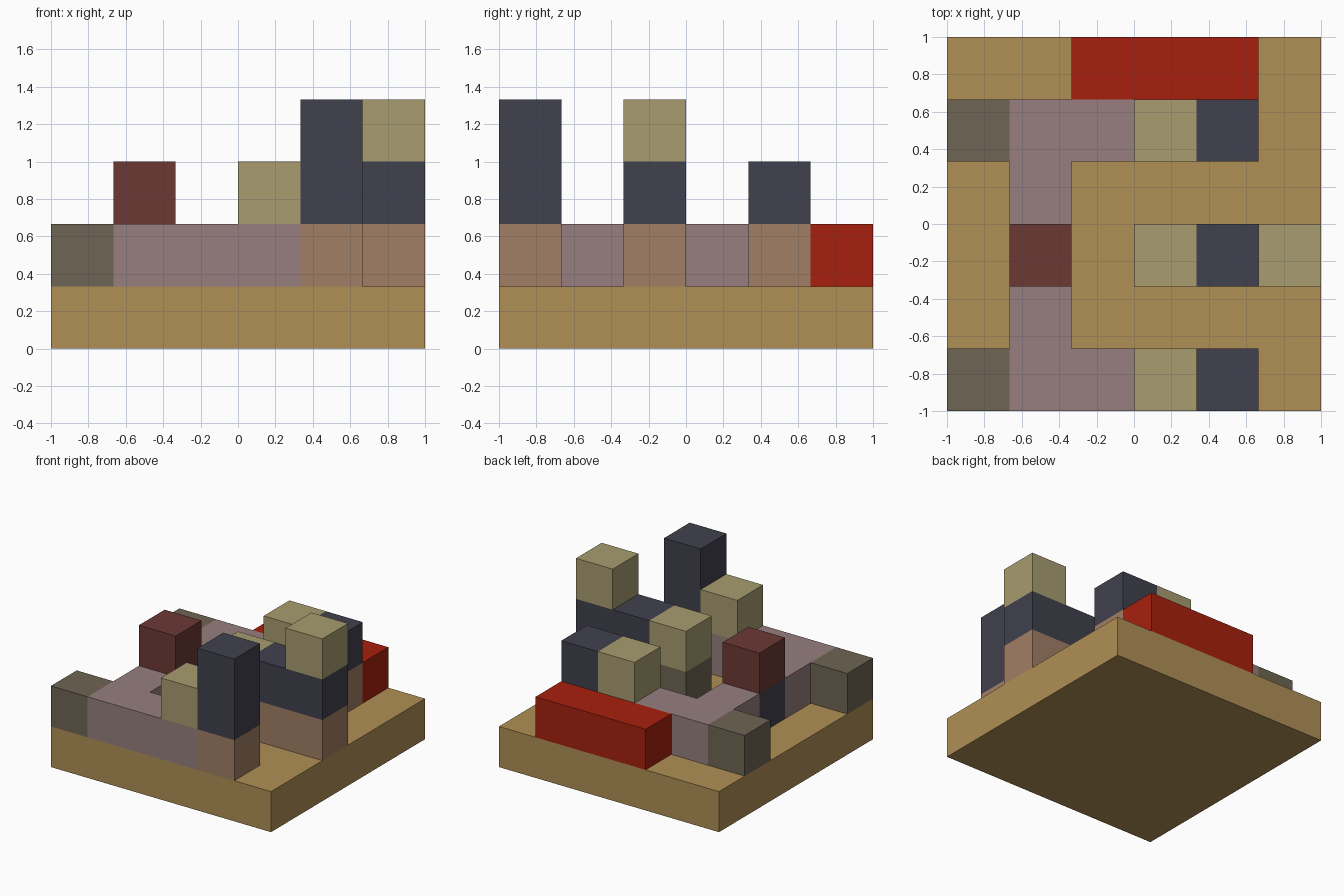
import bpy
import bmesh
from mathutils import Vector

cube = bpy.data.objects.get("Cube")
if cube:
    bpy.data.objects.remove(cube, do_unlink=True)

CELL = 1 / 3  # the model sits on a 6 x 6 block grid


def linear(c):
    c /= 255
    return c / 12.92 if c <= 0.04045 else ((c + 0.055) / 1.055) ** 2.4


def material(name, *rgb):
    mat = bpy.data.materials.new(name)
    colour = [linear(c) for c in rgb] + [1]
    mat.use_nodes = True
    mat.diffuse_color = colour
    mat.node_tree.nodes["Principled BSDF"].inputs["Base Color"].default_value = colour
    return mat


tan = material("tan", 176, 144, 86)
red = material("red", 167, 32, 14)
mauve = material("mauve", 151, 127, 127)
brown = material("brown", 161, 127, 101)
navy = material("navy", 65, 65, 78)
straw = material("straw", 168, 156, 111)
olive = material("olive_grey", 110, 101, 83)
maroon = material("maroon", 108, 57, 53)


def block(name, mat, cell, size=(1, 1, 1)):
    """Box given by its lowest grid cell and its size in cells."""
    bm = bmesh.new()
    bmesh.ops.create_cube(bm, size=1)
    low, dims = Vector(cell), Vector(size)
    centre = low + dims / 2 - Vector((3, 3, 0))
    for v in bm.verts:
        v.co = (v.co * dims + centre) * CELL
    mesh = bpy.data.meshes.new(name)
    bm.to_mesh(mesh)
    bm.free()
    mesh.materials.append(mat)
    obj = bpy.data.objects.new(name, mesh)
    bpy.context.collection.objects.link(obj)


# Ground slab and the bar along the back edge
block("base_slab", tan, (0, 0, 0), (6, 6, 1))
block("back_bar", red, (2, 5, 1), (3, 1, 1))

# Spine joining the two outer rows, with its raised middle block
block("spine_front", mauve, (1, 1, 1))
block("spine_middle", navy, (1, 2, 1))
block("spine_back", mauve, (1, 3, 1))
block("spine_top", maroon, (1, 2, 2))

# Matching outer rows; the front one has a taller tower
for side, y, tower in (("front", 0, 2), ("back", 4, 1)):
    block(side + "_end_block", olive, (0, y, 1))
    block(side + "_arm", mauve, (1, y, 1), (3, 1, 1))
    block(side + "_arm_cap", straw, (3, y, 2))
    block(side + "_tower_foot", brown, (4, y, 1))
    block(side + "_tower", navy, (4, y, 2), (1, 1, tower))

# Free-standing middle row
block("middle_post_foot", olive, (3, 2, 1))
block("middle_post_cap", straw, (3, 2, 2))
block("middle_wall_foot", brown, (4, 2, 1), (2, 1, 1))
block("middle_wall", navy, (4, 2, 2), (2, 1, 1))
block("middle_wall_cap", straw, (5, 2, 3))
